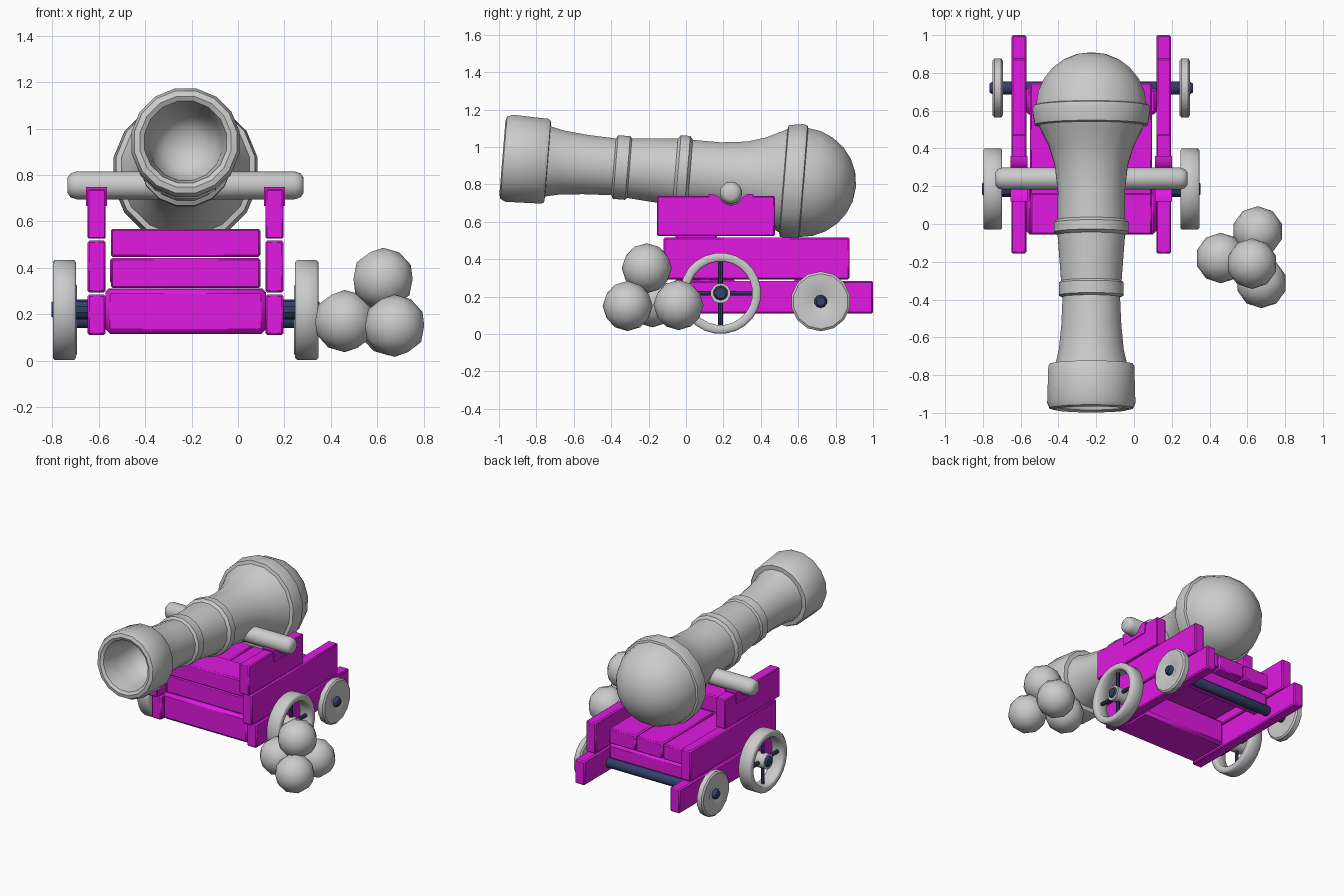
import bpy, bmesh, math
from mathutils import Matrix, Vector

if "Cube" in bpy.data.objects:
    bpy.data.objects.remove(bpy.data.objects["Cube"])

CX = -0.226  # centre line of the cannon


def material(name, rgb):
    m = bpy.data.materials.new(name)
    m.diffuse_color = (*rgb, 1)
    m.use_nodes = True
    m.node_tree.nodes["Principled BSDF"].inputs["Base Color"].default_value = m.diffuse_color
    return m


PAINT = material("painted_wood", (0.75, 0.01, 0.75))
IRON = material("dark_iron", (0.035, 0.05, 0.14))


def finish(name, bm, mat=None, bevel=0, angle=35):
    bmesh.ops.recalc_face_normals(bm, faces=bm.faces)
    me = bpy.data.meshes.new(name)
    bm.to_mesh(me)
    bm.free()
    ob = bpy.data.objects.new(name, me)
    bpy.context.collection.objects.link(ob)
    if mat:
        me.materials.append(mat)
    if bevel:
        mod = ob.modifiers.new("bevel", "BEVEL")
        mod.width, mod.segments = bevel, 1
    bpy.ops.object.select_all(action="DESELECT")
    ob.select_set(True)
    bpy.context.view_layer.objects.active = ob
    bpy.ops.object.shade_smooth_by_angle(angle=math.radians(angle))
    return ob


def lathe(name, profile, sides, mat=None, axis="Y", closed=False, angle=35):
    """Revolve (position, radius) pairs about a local axis; radius 0 ends make poles."""
    bm = bmesh.new()
    rings = []
    for p, r in profile:
        ring = []
        for i in range(1 if r == 0 else sides):
            a = math.tau * (i + 0.5) / sides
            u, v = r * math.cos(a), r * math.sin(a)
            ring.append(bm.verts.new((u, p, v) if axis == "Y" else (p, u, v)))
        rings.append(ring)
    pairs = list(zip(rings, rings[1:])) + ([(rings[-1], rings[0])] if closed else [])
    for a, b in pairs:
        for i in range(sides):
            j = (i + 1) % sides
            quad = [a[i % len(a)], a[j % len(a)], b[j % len(b)], b[i % len(b)]]
            bm.faces.new(list(dict.fromkeys(quad)))
    return finish(name, bm, mat, angle=angle)


def prism(name, yz, x0, x1, bevel=0.008):
    """Extrude a side outline across x."""
    bm = bmesh.new()
    f = bm.faces.new([bm.verts.new((x0, y, z)) for y, z in yz])
    ext = bmesh.ops.extrude_face_region(bm, geom=[f])["geom"]
    bmesh.ops.translate(bm, vec=(x1 - x0, 0, 0),
                        verts=[g for g in ext if isinstance(g, bmesh.types.BMVert)])
    return finish(name, bm, PAINT, bevel)


def board(name, x0, x1, y0, y1, z0, z1, bevel=0.008):
    return prism(name, [(y0, z0), (y1, z0), (y1, z1), (y0, z1)], x0, x1, bevel)


# Barrel: bore, flared muzzle, two rings, swelling breech with round end
profile = [(-1.25, 0), (-1.27, 0.09), (-1.34, 0.145), (-1.48, 0.16), (-1.585, 0.18),
           (-1.597, 0.20), (-1.59, 0.225), (-1.56, 0.238), (-1.37, 0.232), (-1.355, 0.222),
           (-1.353, 0.192), (-1.28, 0.175), (-1.15, 0.162), (-1.0, 0.155), (-0.99, 0.174),
           (-0.925, 0.174), (-0.915, 0.163), (-0.67, 0.182), (-0.655, 0.202), (-0.605, 0.202),
           (-0.59, 0.182), (-0.44, 0.181), (-0.30, 0.197), (-0.20, 0.228), (-0.12, 0.268),
           (-0.09, 0.282), (-0.085, 0.305), (-0.01, 0.317), (0.015, 0.312), (0.02, 0.298)]
profile += [(0.3 * math.sin(a), 0.3 * math.cos(a)) for a in (0.3, 0.55, 0.8, 1.05, 1.3)]
profile += [(0.3, 0)]
barrel = lathe("barrel", profile, 16, angle=40)
barrel.location = (CX, 0.61, 0.812)
barrel.rotation_euler.x = -0.082

# Trunnion bar resting in the cradle
trunnion = lathe("trunnion", [(-0.508, 0), (-0.508, 0.035), (-0.495, 0.052), (-0.47, 0.06),
                              (0.47, 0.06), (0.495, 0.052), (0.508, 0.035), (0.508, 0)],
                 14, axis="X", angle=50)
trunnion.location = (CX, 0.24, 0.755)

# Stepped side boards with a notch for the trunnion
notch = [(0.24 + 0.067 * math.cos(a), 0.755 + 0.067 * math.sin(a))
         for a in [math.radians(d) for d in (-20, -55, -90, -125, -160)]]
top_outline = [(-0.155, 0.525), (0.475, 0.525), (0.475, 0.738), (0.36, 0.738)] + notch \
    + [(0.12, 0.738), (-0.155, 0.738)]
cradle_outline = [(0.13, 0.665), (0.35, 0.665), (0.36, 0.748), (0.33, 0.748)] + notch \
    + [(0.15, 0.748), (0.12, 0.748)]

for s, side in ((-1, "left"), (1, "right")):
    xi, xo = CX + s * 0.344, CX + s * 0.422
    board(f"{side}_lower_board", xi, xo, -0.07, 1.0, 0.11, 0.285)
    board(f"{side}_middle_board", xi, xo, -0.12, 0.875, 0.293, 0.517)
    prism(f"{side}_upper_board", top_outline, xi, xo, 0.006)
    prism(f"{side}_cradle", cradle_outline, xi - s * 0.006, xo + s * 0.006, 0)

    # Spoked front wheel: rim, hub and spokes
    wx = CX + s * 0.522
    rim = lathe(f"{side}_front_rim", [(-0.05, 0.178), (-0.05, 0.208), (-0.042, 0.217),
                                      (0.042, 0.217), (0.05, 0.208), (0.05, 0.178),
                                      (0.042, 0.170), (-0.042, 0.170)],
                24, axis="X", closed=True, angle=50)
    rim.location = (wx, 0.185, 0.218)
    hub = lathe(f"{side}_front_hub", [(-0.045, 0), (-0.045, 0.055), (0.045, 0.055), (0.045, 0)],
                12, axis="X")
    hub.location = rim.location
    bm = bmesh.new()
    for ax in ("X", "Y"):
        turn = Matrix.Rotation(math.pi / 2, 4, "X") if ax == "Y" else Matrix()
        bmesh.ops.create_cone(bm, cap_ends=True, segments=8, radius1=0.013, radius2=0.013,
                              depth=0.36, matrix=turn)
    finish(f"{side}_front_spokes", bm, IRON).location = rim.location

    # Solid rear wheel with dished centre
    rear = lathe(f"{side}_rear_wheel",
                 [(-0.02 * s, 0), (-0.02 * s, 0.05), (-0.027 * s, 0.075), (-0.027 * s, 0.148),
                  (-0.018 * s, 0.16), (0.018 * s, 0.16), (0.027 * s, 0.148),
                  (0.027 * s, 0.075), (0.015 * s, 0.05), (0.015 * s, 0)], 14, axis="X")
    rear.location = (CX + s * 0.495, 0.72, 0.175)

# Cross planks at the front and under the rear
board("front_lower_block", CX - 0.346, CX + 0.346, -0.055, 0.26, 0.115, 0.308, 0.02)
board("front_middle_plank", CX - 0.322, CX + 0.322, -0.045, 0.16, 0.312, 0.442)
board("front_upper_plank", CX - 0.322, CX + 0.322, -0.055, 0.165, 0.446, 0.568)
board("rear_cross_beam", CX - 0.346, CX + 0.346, 0.58, 0.72, 0.2, 0.31, 0.015)

# Lengthwise floor planks
for i in range(3):
    x = CX - 0.325 + i * 0.2175
    board(f"floor_plank_{i + 1}", x, x + 0.212, 0.14, 0.75, 0.33, 0.44)

# Axles
for name, half, r, y, z in (("front_axle", 0.578, 0.043, 0.185, 0.22),
                            ("rear_axle", 0.538, 0.035, 0.72, 0.175)):
    axle = lathe(name, [(-half, 0), (-half, r * 0.7), (-half + 0.015, r),
                        (half - 0.015, r), (half, r * 0.7), (half, 0)], 10, IRON, "X")
    axle.location = (CX, y, z)

# Pile of shot
for i, pos in enumerate([(0.46, -0.18, 0.17), (0.655, -0.04, 0.155),
                         (0.675, -0.312, 0.15), (0.625, -0.21, 0.352)]):
    bm = bmesh.new()
    bmesh.ops.create_icosphere(bm, subdivisions=2, radius=0.134)
    finish(f"cannonball_{i + 1}", bm, angle=60).location = Vector(pos)
